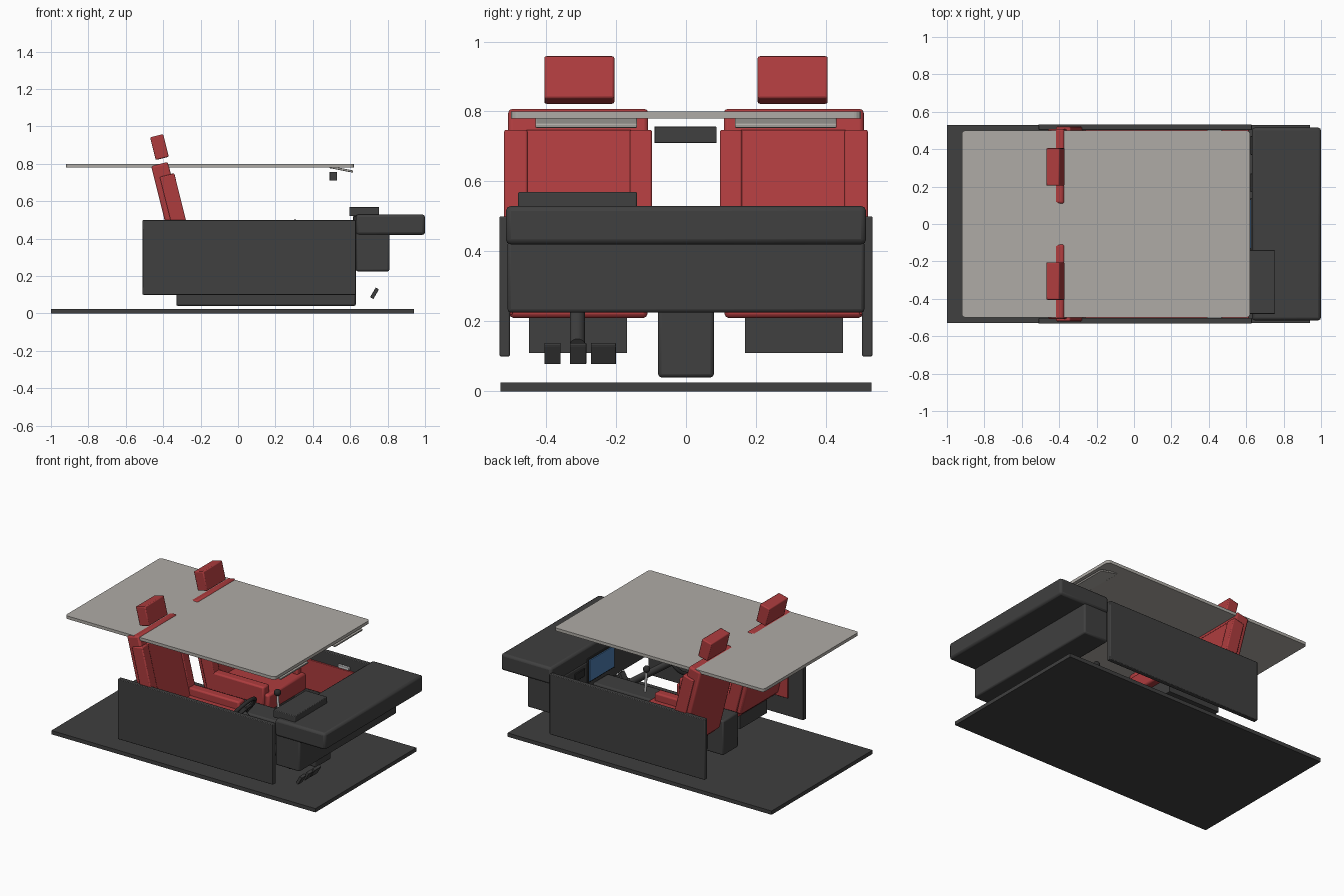
import bpy, math
from mathutils import Vector

cube = bpy.data.objects.get("Cube")
if cube:
    bpy.data.objects.remove(cube)


def material(name, r, g, b):
    m = bpy.data.materials.new(name)
    m.use_nodes = True
    m.diffuse_color = (r, g, b, 1)
    m.node_tree.nodes["Principled BSDF"].inputs["Base Color"].default_value = (r, g, b, 1)
    return m


DARK = material("charcoal", .05, .05, .05)
BLACK = material("soft black", .025, .025, .025)
RED = material("red leather", .42, .045, .048)
LINING = material("warm grey lining", .43, .41, .38)
METAL = material("silver", .6, .6, .6)
BLUE = material("screen blue", .07, .2, .42)


def finish(name, mat):
    ob = bpy.context.object
    ob.name = name
    ob.data.materials.append(mat)
    return ob


def box(name, mat, x, y, z, bevel=.006, tilt=0):
    """Box from axis ranges, tilted about y through its centre."""
    spans = (x, y, z)
    bpy.ops.mesh.primitive_cube_add(size=1, location=[(a + b) / 2 for a, b in spans])
    ob = finish(name, mat)
    ob.scale = [abs(b - a) for a, b in spans]
    bpy.ops.object.transform_apply(location=False, rotation=False, scale=True)
    ob.rotation_euler.y = math.radians(tilt)
    if bevel:
        mod = ob.modifiers.new("soft edges", "BEVEL")
        mod.width, mod.segments = bevel, 2
        bpy.ops.object.shade_smooth_by_angle(angle=math.radians(35))
    return ob


def slab(name, mat, cx, cz, depth, height, y, tilt, bevel=.006):
    """Tilted box given its centre in the side plane."""
    return box(name, mat, (cx - depth / 2, cx + depth / 2), y,
               (cz - height / 2, cz + height / 2), bevel, tilt)


def rod(name, mat, start, end, radius):
    a, b = Vector(start), Vector(end)
    bpy.ops.mesh.primitive_cylinder_add(vertices=24, radius=radius, depth=(b - a).length,
                                        location=(a + b) / 2)
    ob = finish(name, mat)
    ob.rotation_euler = (b - a).to_track_quat("Z", "Y").to_euler()
    bpy.ops.object.shade_smooth_by_angle(angle=math.radians(35))
    return ob


# Floor and roof lining with rounded plan corners
box("floor", DARK, (-1, .94), (-.53, .53), (0, .025), 0)
roof = box("roof_lining", LINING, (-.92, .62), (-.5, .5), (.78, .8), 0)
corner = roof.modifiers.new("round corners", "BEVEL")
corner.width, corner.segments, corner.limit_method = .02, 4, "WEIGHT"
weights = roof.data.attributes.new("bevel_weight_edge", "FLOAT", "EDGE")
for e in roof.data.edges:
    p, q = (roof.data.vertices[i].co for i in e.vertices)
    weights.data[e.index].value = float(abs(p.z - q.z) > .01)

# Dashboard
box("dashboard_top", DARK, (.63, 1), (-.515, .515), (.42, .53), .015)
box("dashboard_body", DARK, (.63, .81), (-.51, .51), (.225, .43), .01)
box("instrument_hood", DARK, (.595, .755), (-.48, -.14), (.52, .57), .004)
box("instrument_panel", BLACK, (.615, .64), (-.45, -.17), (.43, .52), .003)
box("screen_frame", BLACK, (.622, .64), (-.14, .14), (.29, .45), .003)
box("screen", BLUE, (.615, .623), (-.13, .13), (.3, .44), 0)
for y in (-.42, .22, .42):
    box("air_vent", BLACK, (.622, .64), (y - .05, y + .05), (.35, .4), .003)

# Centre console and gear lever
box("centre_console", DARK, (-.33, .63), (-.08, .08), (.04, .27), .01)
rod("gear_stalk", METAL, (.3, 0, .26), (.29, 0, .41), .008)
bpy.ops.mesh.primitive_uv_sphere_add(segments=20, ring_count=12, radius=.022, location=(.29, 0, .42))
finish("gear_knob", BLACK)
bpy.ops.object.shade_smooth()

# Mirror
box("rear_view_mirror", DARK, (.49, .53), (-.09, .087), (.71, .757), .002)

# Seats, doors and sun visors on both sides
LEAN = -14
for side, s in (("right", -1), ("left", 1)):
    def part(name):
        return side + "_" + name

    def across(a, b):
        return tuple(sorted((s * a, s * b)))

    box(part("seat_base"), DARK, (-.28, .1), across(.168, .448), (.11, .25), 0)
    box(part("seat_cushion"), RED, (-.3, .15), across(.11, .505), (.21, .32), .012)
    slab(part("seat_back"), RED, -.351, .523, .092, .57, across(.108, .508), LEAN, .012)
    slab(part("back_pad"), RED, -.325, .497, .08, .5, across(.155, .46), LEAN)
    for edge, a, b in (("inner", .097, .16), ("outer", .453, .52)):
        slab(part(edge + "_back_bolster"), RED, -.319, .497, .08, .5, across(a, b), LEAN)
        box(part(edge + "_cushion_bolster"), RED, (-.27, .12), across(a, min(b, .5)), (.24, .37), .01)
    slab(part("headrest"), RED, -.42, .89, .072, .125, across(.205, .405), LEAN)

    box(part("door_panel"), DARK, (-.51, .63), across(.503, .533), (.1, .5), .004)
    box(part("door_trim"), RED, (-.4, .615), across(.494, .508), (.22, .42), .003)
    box(part("door_handle"), METAL, (.39, .47), across(.488, .508), (.425, .445), .003)
    slab(part("sun_visor"), LINING, .553, .771, .128, .012, across(.14, .43), 11, .003)

# Steering wheel and column
hub = Vector((.24, -.31, .4))
axis = Vector((.81, 0, -.58)).normalized()
turn = axis.to_track_quat("Z", "Y")
rod("steering_column", DARK, hub, hub + axis * .46, .022)
bpy.ops.mesh.primitive_torus_add(major_segments=40, minor_segments=10, major_radius=.112,
                                 minor_radius=.012, location=hub, rotation=turn.to_euler())
finish("steering_wheel_rim", BLACK)
bpy.ops.object.shade_smooth()
rod("steering_wheel_hub", BLACK, hub - axis * .015, hub + axis * .02, .038)
up = axis.cross(Vector((0, 1, 0)))
up *= 1 if up.z > 0 else -1
for angle in (0, 180, 270):
    a = math.radians(angle)
    reach = Vector((0, 1, 0)) * math.cos(a) + up * math.sin(a)
    rod("steering_wheel_spoke", BLACK, hub, hub + reach * .11, .009)

# Pedals
for name, y0, y1 in (("clutch", -.405, -.358), ("brake", -.332, -.285), ("accelerator", -.272, -.2)):
    slab(name + "_pedal", DARK, .73, .108, .02, .06, (y0, y1), 30, .002)
